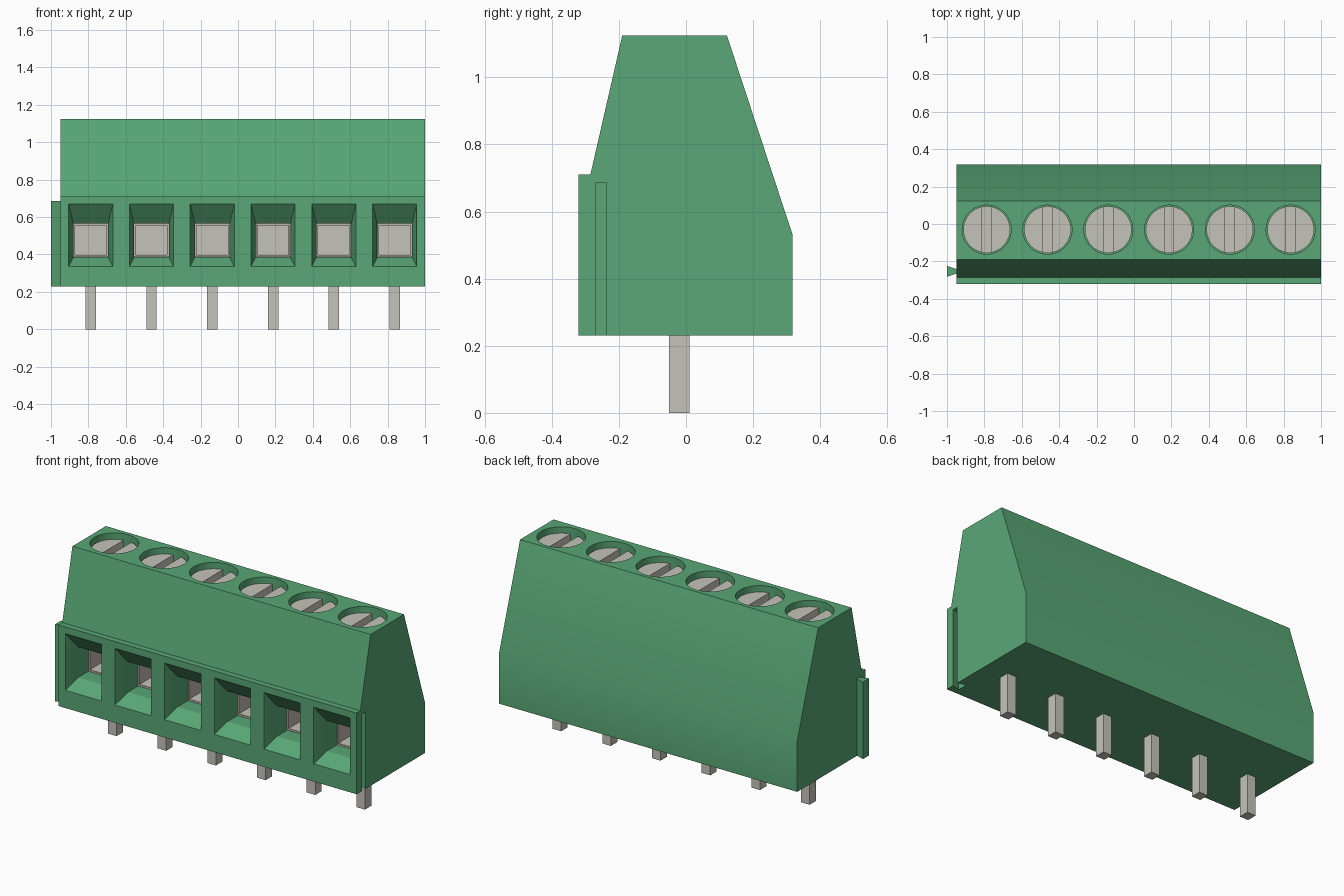
import bpy
import bmesh
import math

cube = bpy.data.objects.get("Cube")
if cube:
    bpy.data.objects.remove(cube)


def material(name, rgb):
    m = bpy.data.materials.new(name)
    m.use_nodes = True
    m.diffuse_color = (*rgb, 1)
    m.node_tree.nodes["Principled BSDF"].inputs["Base Color"].default_value = (*rgb, 1)
    return m


GREEN = material("green plastic", (0.10, 0.39, 0.18))
METAL = material("pale metal", (0.56, 0.55, 0.49))
CLAMP = material("warm grey metal", (0.54, 0.46, 0.43))


def loft(name, loops, mat):
    """Closed solid skinned through matching loops of points."""
    bm = bmesh.new()
    rings = [[bm.verts.new(p) for p in loop] for loop in loops]
    n = len(rings[0])
    for a, b in zip(rings, rings[1:]):
        for i in range(n):
            j = (i + 1) % n
            bm.faces.new((a[i], a[j], b[j], b[i]))
    bm.faces.new(rings[0])
    bm.faces.new(rings[-1])
    bmesh.ops.recalc_face_normals(bm, faces=bm.faces)
    mesh = bpy.data.meshes.new(name)
    bm.to_mesh(mesh)
    bm.free()
    mesh.materials.append(mat)
    ob = bpy.data.objects.new(name, mesh)
    bpy.context.collection.objects.link(ob)
    return ob


def rect_y(x, y, half, z0, z1):
    return [(x - half, y, z0), (x + half, y, z0), (x + half, y, z1), (x - half, y, z1)]


def box(name, x0, x1, y0, y1, z0, z1, mat):
    x, half = (x0 + x1) / 2, (x1 - x0) / 2
    return loft(name, [rect_y(x, y, half, z0, z1) for y in (y0, y1)], mat)


def cylinder(name, x, y, r, z0, z1, mat, n=48):
    turn = [i * math.tau / n for i in range(n)]
    return loft(name, [[(x + r * math.cos(t), y + r * math.sin(t), z) for t in turn]
                       for z in (z0, z1)], mat)


def cut(target, cutter):
    cutter.hide_render = True
    mod = target.modifiers.new("cut", 'BOOLEAN')
    mod.operation = 'DIFFERENCE'
    mod.solver = 'EXACT'
    mod.object = cutter
    bpy.context.view_layer.objects.active = target
    bpy.ops.object.modifier_apply(modifier=mod.name)
    bpy.data.objects.remove(cutter)


def smooth(ob):
    bpy.ops.object.select_all(action='DESELECT')
    ob.select_set(True)
    bpy.context.view_layer.objects.active = ob
    bpy.ops.object.shade_smooth_by_angle(angle=math.radians(25))


LEFT, RIGHT, BASE = -0.95, 1.0, 0.23
PITCH = (RIGHT - LEFT) / 6
CENTRES = [LEFT + PITCH * (i + 0.5) for i in range(6)]
SCREW_Y = -0.03

# Housing: side profile extruded along x
profile = [(-0.32, BASE), (0.318, BASE), (0.318, 0.53), (0.122, 1.125),
           (-0.19, 1.125), (-0.285, 0.71), (-0.32, 0.71)]
housing = loft("housing", [[(x, y, z) for y, z in profile] for x in (LEFT, RIGHT)], GREEN)


# Dovetail rail on one end and matching slot in the other
def dovetail(name, x_wide, x_narrow, wide, narrow, z0):
    y = -0.253
    foot = [(x_wide, y - wide), (x_narrow, y - narrow),
            (x_narrow, y + narrow), (x_wide, y + wide)]
    return loft(name, [[(*p, z) for p in foot] for z in (z0, 0.685)], GREEN)


dovetail("dovetail_rail", -1.0, LEFT, 0.029, 0.012, BASE)
cut(housing, dovetail("slot_cutter", RIGHT - 0.05, RIGHT + 0.002, 0.031, 0.016, BASE - 0.05))

# Wire funnels and screw wells
for x in CENTRES:
    cut(housing, loft("funnel_cutter", [
        rect_y(x, -0.34, 0.118, 0.335, 0.67),
        rect_y(x, -0.32, 0.118, 0.335, 0.67),
        rect_y(x, -0.235, 0.093, 0.385, 0.565),
        rect_y(x, 0.04, 0.093, 0.385, 0.565)], GREEN))
    cut(housing, cylinder("well_cutter", x, SCREW_Y, 0.131, 1.0, 1.2, GREEN))
smooth(housing)

# Slotted screw, shared by all poles
screw = cylinder("screw_1", 0, 0, 0.125, 0.999, 1.09, METAL)
cut(screw, box("slot_cutter", -0.025, 0.025, -0.2, 0.2, 1.045, 1.2, METAL))
smooth(screw)

for i, x in enumerate(CENTRES, 1):
    s = screw
    if i > 1:
        s = bpy.data.objects.new(f"screw_{i}", screw.data)
        bpy.context.collection.objects.link(s)
    s.location = (x, SCREW_Y, 0)

    # Clamp cage: open-fronted cup inside the wire hole
    loft(f"clamp_cage_{i}", [
        rect_y(x, 0.039, 0.0925, 0.3855, 0.5645),
        rect_y(x, -0.14, 0.0925, 0.3855, 0.5645),
        rect_y(x, -0.14, 0.084, 0.394, 0.556),
        rect_y(x, 0.025, 0.084, 0.394, 0.556)], CLAMP)
    box(f"contact_plate_{i}", x - 0.0835, x + 0.0835, 0.016, 0.0255, 0.3945, 0.5555, METAL)
    box(f"contact_floor_{i}", x - 0.0835, x + 0.0835, -0.139, 0.016, 0.3935, 0.397, METAL)

    # Solder pin
    box(f"pin_{i}", x - 0.028, x + 0.028, -0.05, 0.01, 0, BASE + 0.02, METAL)
